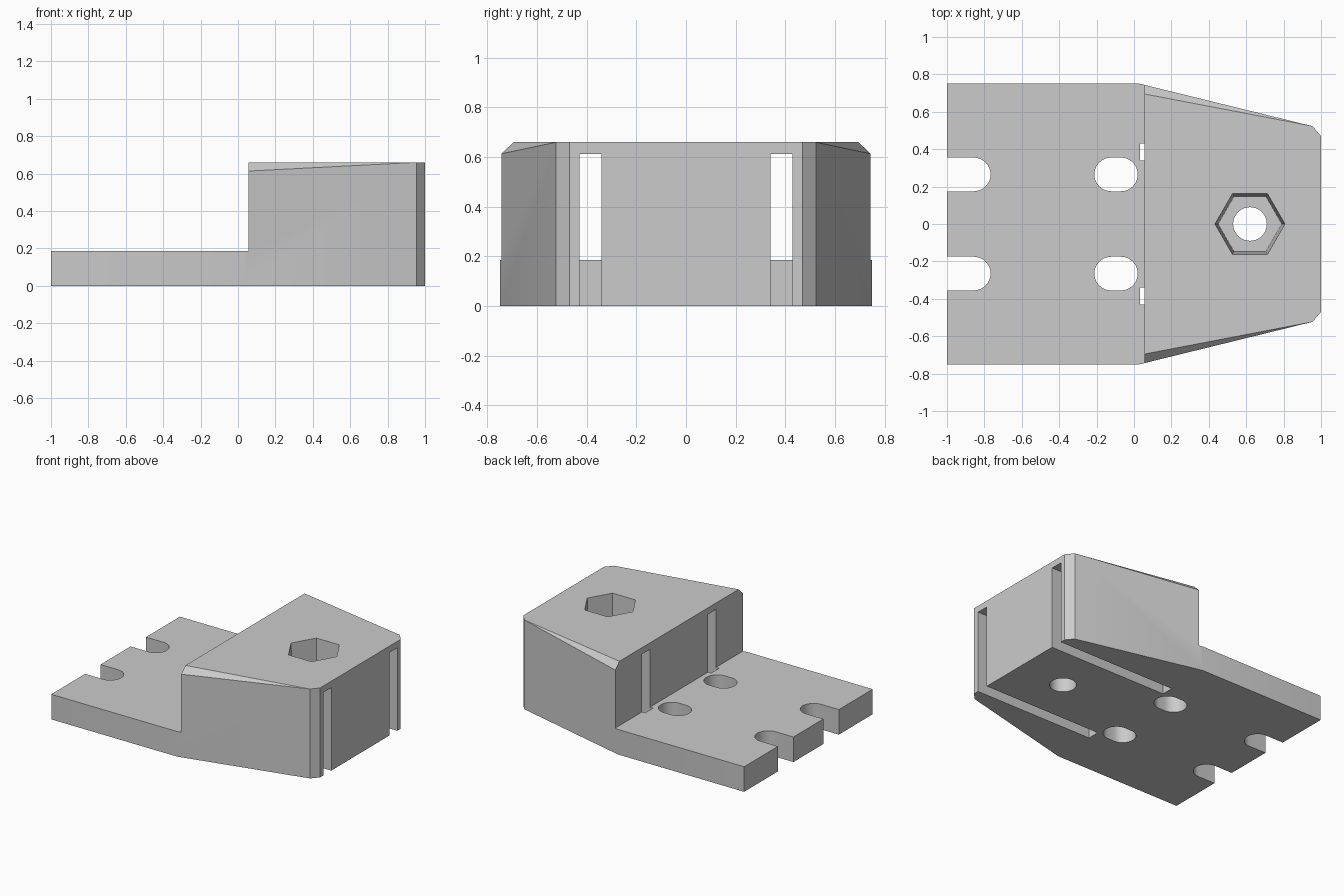
import bpy, bmesh, math
from mathutils import Vector

if "Cube" in bpy.data.objects:
    bpy.data.objects.remove(bpy.data.objects["Cube"], do_unlink=True)

STEP_X, BASE_H, TOP = 0.057, 0.185, 0.66
NUT_X = 0.62

grey = bpy.data.materials.new("plain grey")
grey.use_nodes = True
grey.diffuse_color = (0.6, 0.6, 0.6, 1)
grey.node_tree.nodes["Principled BSDF"].inputs["Base Color"].default_value = (0.6, 0.6, 0.6, 1)


def add_object(name, bm):
    bmesh.ops.recalc_face_normals(bm, faces=bm.faces)
    mesh = bpy.data.meshes.new(name)
    bm.to_mesh(mesh)
    bm.free()
    mesh.materials.append(grey)
    obj = bpy.data.objects.new(name, mesh)
    bpy.context.collection.objects.link(obj)
    return obj


def prism(points, z0, z1, taper=1.0, centre=(0, 0)):
    """Closed prism over a plan outline; taper scales its bottom about centre."""
    bm = bmesh.new()
    c = Vector(centre)
    low = [bm.verts.new((*(c + (Vector(p) - c) * taper), z0)) for p in points]
    high = [bm.verts.new((*p, z1)) for p in points]
    bm.faces.new(low)
    bm.faces.new(high)
    n = len(points)
    for i in range(n):
        j = (i + 1) % n
        bm.faces.new((low[i], low[j], high[j], high[i]))
    return bm


def rect(x0, x1, y0, y1):
    return [(x0, y0), (x1, y0), (x1, y1), (x0, y1)]


def ring(x, y, r, n):
    return [(x + r * math.cos(math.tau * i / n), y + r * math.sin(math.tau * i / n)) for i in range(n)]


def stadium(x0, x1, y, r, n=20):
    pts = []
    for cx, start in ((x1, -math.pi / 2), (x0, math.pi / 2)):
        for i in range(n + 1):
            a = start + math.pi * i / n
            pts.append((cx + r * math.cos(a), y + r * math.sin(a)))
    return pts


# Body: tapered plan outline at full height, sloping chamfers on both top edges
half = [(1, 0.47), (0.955, 0.523), (0.03, 0.75), (-1, 0.75)]
bm = prism(half + [(x, -y) for x, y in reversed(half)], 0, TOP)
for s in (1, -1):
    a = Vector((STEP_X, s * 0.695, TOP))
    b = Vector((0.955, s * 0.523, TOP))
    c = Vector((STEP_X, s * 0.745, 0.612))
    normal = (b - a).cross(c - a)
    if normal.z < 0:
        normal.negate()
    bmesh.ops.bisect_plane(bm, geom=bm.verts[:] + bm.edges[:] + bm.faces[:],
                           plane_co=a, plane_no=normal, clear_outer=True)
    bmesh.ops.holes_fill(bm, edges=[e for e in bm.edges if e.is_boundary])
body = add_object("mounting_block", bm)

# Cutters: step, nut pocket and bolt hole, then mirrored slots
cutters = [
    add_object("step_cutter", prism(rect(-1.2, STEP_X, -1, 1), BASE_H, 1)),
    add_object("nut_pocket_cutter", prism(ring(NUT_X, 0, 0.187, 6), 0.2, TOP + 0.001, 0.91, (NUT_X, 0))),
    add_object("bolt_hole_cutter", prism(ring(NUT_X, 0, 0.09, 40), -0.1, 0.5)),
]
for s in (1, -1):
    y = s * 0.265
    cutters += [
        add_object("end_notch_cutter", prism(stadium(-1.2, -0.857, y, 0.09), -0.1, 0.4)),
        add_object("oval_hole_cutter", prism(stadium(-0.122, -0.07, y, 0.09), -0.1, 0.4)),
        add_object("strap_slot_cutter", prism(rect(0.032, 1.2, s * 0.385 - 0.045, s * 0.385 + 0.045), -0.1, 0.612)),
    ]
for cutter in cutters:
    cutter.hide_render = True
    cutter.hide_set(True)
    mod = body.modifiers.new(cutter.name, "BOOLEAN")
    mod.operation = "DIFFERENCE"
    mod.solver = "EXACT"
    mod.object = cutter

# Apply the cuts, drop the helpers and smooth only the round walls
bpy.context.view_layer.objects.active = body
body.select_set(True)
for mod in list(body.modifiers):
    bpy.ops.object.modifier_apply(modifier=mod.name)
for cutter in cutters:
    bpy.data.objects.remove(cutter, do_unlink=True)
bpy.ops.object.shade_smooth_by_angle(angle=math.radians(20))
